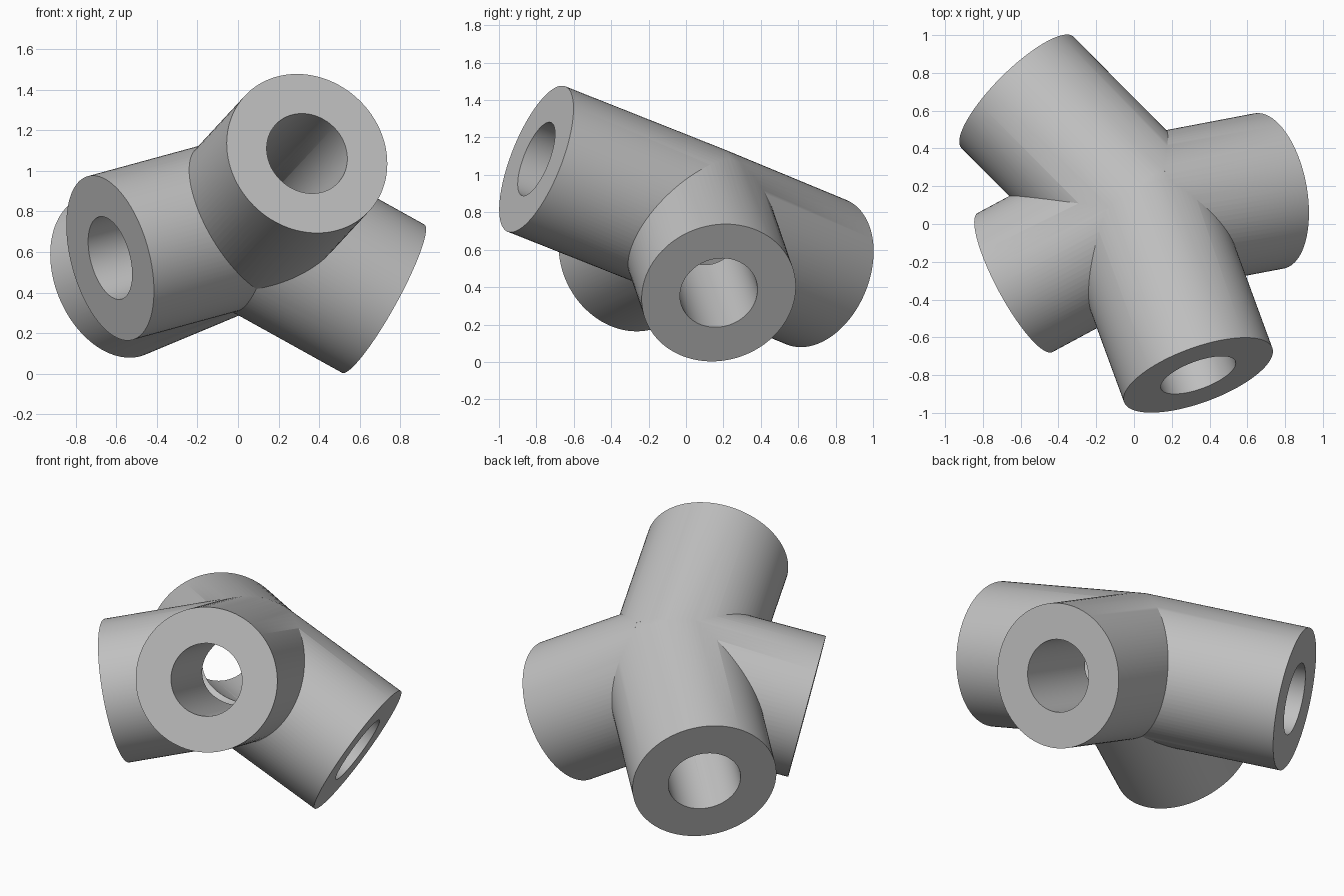
import bpy
import math
from mathutils import Vector

if "Cube" in bpy.data.objects:
    bpy.data.objects.remove(bpy.data.objects["Cube"], do_unlink=True)

HUB = Vector((0.03, 0.045, 0.75))
OUTER, BORE = 0.418, 0.21
# Centre of the open end of each arm
ENDS = {
    "front_arm": (0.34, -0.80, 1.085),
    "right_arm": (-0.63, -0.31, 0.57),
    "left_arm": (0.715, 0.175, 0.37),
    "back_arm": (-0.617, 0.697, 0.48),
}

grey = bpy.data.materials.new("plain grey")
grey.use_nodes = True
colour = (0.53, 0.53, 0.53, 1)
grey.diffuse_color = colour
grey.node_tree.nodes["Principled BSDF"].inputs["Base Color"].default_value = colour


def rod(name, end, radius, extra=0.0):
    """Cylinder from the hub to an arm end, optionally running past it."""
    axis = Vector(end) - HUB
    length = axis.length + extra
    direction = axis.normalized()
    bpy.ops.mesh.primitive_cylinder_add(
        vertices=96, radius=radius, depth=length,
        location=HUB + direction * length / 2,
        rotation=direction.to_track_quat("Z", "Y").to_euler())
    obj = bpy.context.object
    obj.name = name
    obj.data.materials.append(grey)
    return obj


def ball(name, radius):
    bpy.ops.mesh.primitive_uv_sphere_add(
        segments=96, ring_count=48, radius=radius, location=HUB)
    obj = bpy.context.object
    obj.name = name
    obj.data.materials.append(grey)
    return obj


def combine(target, tool, operation):
    mod = target.modifiers.new(tool.name, "BOOLEAN")
    mod.operation = operation
    mod.solver = "EXACT"
    mod.object = tool
    bpy.ops.object.select_all(action="DESELECT")
    target.select_set(True)
    bpy.context.view_layer.objects.active = target
    bpy.ops.object.modifier_apply(modifier=mod.name)
    bpy.data.objects.remove(tool, do_unlink=True)


# Solid joint: rounded hub plus four arms
joint = ball("pipe_joint", OUTER)
for name, end in ENDS.items():
    combine(joint, rod(name, end, OUTER), "UNION")

# Bores that meet in the middle
combine(joint, ball("hub_bore", BORE), "DIFFERENCE")
for name, end in ENDS.items():
    combine(joint, rod(name + "_bore", end, BORE, 0.1), "DIFFERENCE")

bpy.ops.object.select_all(action="DESELECT")
joint.select_set(True)
bpy.context.view_layer.objects.active = joint
bpy.ops.object.shade_smooth_by_angle(angle=math.radians(25))
